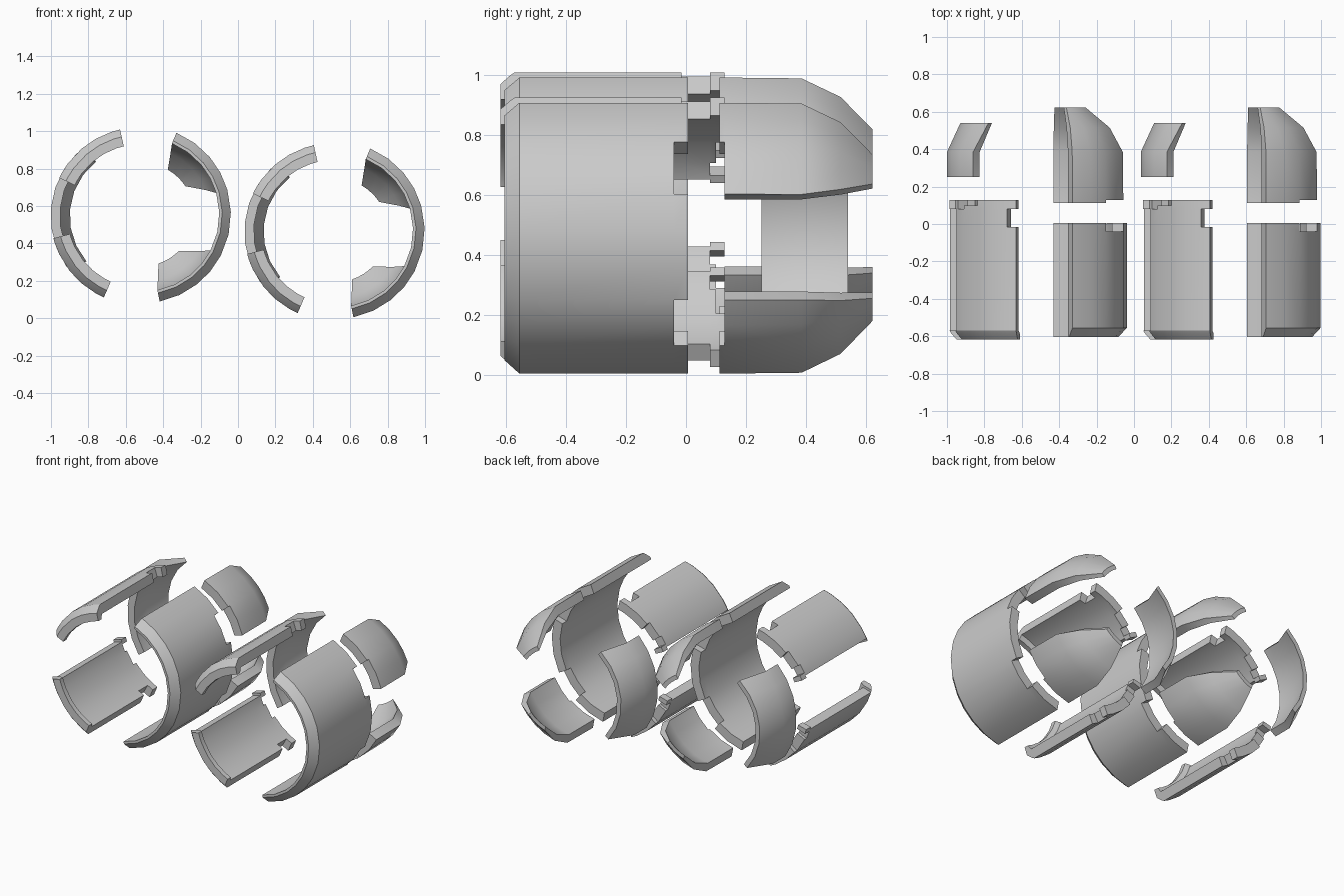
import bpy, bmesh, math

if "Cube" in bpy.data.objects:
    bpy.data.objects.remove(bpy.data.objects["Cube"])

OUT, INN = 0.474, 0.412        # outer and inner shell radius
STEP = 14.0                    # largest facet angle


def columns(a0, a1, breaks):
    """Angles from a0 to a1 that contain every break, split into even facets."""
    pts = sorted({a0, a1, *[b for b in breaks if a0 < b < a1]})
    res = [pts[0]]
    for p, q in zip(pts, pts[1:]):
        n = max(1, round((q - p) / STEP))
        res += [p + (q - p) * (i + 1) / n for i in range(n)]
    return res


def shell(name, centre, axis, rows, a0, a1, cuts=(), sign=1):
    """Curved plate. rows: (y, outer r, inner r, shift of a0 edge, shift of a1 edge).
    cuts: (angle from, angle to, y from, y to) holes. sign -1 mirrors angles."""
    cols = columns(a0, a1, [c for cut in cuts for c in cut[:2]])
    ny, na = len(rows) - 1, len(cols) - 1

    def kept(i, j):
        if not (0 <= i < ny and 0 <= j < na):
            return False
        y = (rows[i][0] + rows[i + 1][0]) / 2
        a = (cols[j] + cols[j + 1]) / 2
        return not any(c[0] < a < c[1] and c[2] < y < c[3] for c in cuts)

    bm = bmesh.new()
    cache = {}

    def vert(i, j, side):
        if (i, j, side) not in cache:
            y, ro, ri, s0, s1 = rows[i]
            f = (cols[j] - a0) / (a1 - a0)
            a = math.radians(axis + sign * (cols[j] + s0 * (1 - f) + s1 * f))
            r = ri if side else ro
            cache[i, j, side] = bm.verts.new((centre[0] + r * math.cos(a), y,
                                              centre[1] + r * math.sin(a)))
        return cache[i, j, side]

    for i in range(ny):
        for j in range(na):
            if not kept(i, j):
                continue
            ring = [(i, j), (i, j + 1), (i + 1, j + 1), (i + 1, j)]
            bm.faces.new([vert(*p, 0) for p in ring])
            bm.faces.new([vert(*p, 1) for p in reversed(ring)])
            near = [(i - 1, j), (i, j + 1), (i + 1, j), (i, j - 1)]
            for k in range(4):
                if not kept(*near[k]):
                    p, q = ring[k], ring[(k + 1) % 4]
                    bm.faces.new([vert(*q, 0), vert(*p, 0), vert(*p, 1), vert(*q, 1)])
    bmesh.ops.recalc_face_normals(bm, faces=bm.faces)
    mesh = bpy.data.meshes.new(name)
    bm.to_mesh(mesh)
    bm.free()
    ob = bpy.data.objects.new(name, mesh)
    bpy.context.collection.objects.link(ob)
    bpy.ops.object.select_all(action='DESELECT')
    ob.select_set(True)
    bpy.context.view_layer.objects.active = ob
    bpy.ops.object.shade_smooth_by_angle(angle=math.radians(30))
    return ob


def straight(ys, inner=INN):
    return [(y, OUT, inner, 0, 0) for y in ys]


for n, (dx, dz) in enumerate([(0, 0), (1.036, -0.084)], 1):
    right = (-0.512 + dx, 0.554 + dz)
    left = (-0.528 + dx, 0.546 + dz)

    # Large front shell on the right, two locking notches at its back edge
    rows = [(-0.605, 0.428, INN, 0, 0)] + straight([-0.555, -0.04, 0.006])
    shell(f"right_front_shell_{n}", right, -5.7, rows, -73, 73,
          [(22, 46, -0.04, 0.01), (-46, -22, -0.04, 0.01)])

    for sign, place in ((1, "upper"), (-1, "lower")):
        # Domed back plates on the right
        rows = straight([0.112, 0.128]) + [(0.385, OUT - 0.003, INN, 0, 0),
                                           (0.515, 0.410, 0.362, 5, -2),
                                           (0.622, 0.304, 0.276, 17, -7)]
        shell(f"right_back_plate_{place}_{n}", right, -5.7, rows, 22, 73,
              [(22, 46, 0.11, 0.128)], sign)

        # Long front plates on the left: inner lip in front, toothed back edge, side slot
        rows = [(-0.618, 0.434, 0.382, 0, 0), (-0.585, 0.464, 0.382, 0, 0),
                (-0.57, OUT, INN, 0, 0)] + straight([-0.015, 0.08, 0.1, 0.128])
        shell(f"left_front_plate_{place}_{n}", left, 174.5, rows, 20, 72,
              [(66, 72, -0.015, 0.08), (20, 22, -0.57, 0.08), (24, 31, 0.08, 0.13),
               (31, 44, 0.1, 0.13)], -sign)

    # Domed middle back plate on the left
    rows = straight([0.252, 0.385], 0.424) + [(0.54, 0.402, 0.372, -6, 6)]
    shell(f"left_back_plate_{n}", left, 174.5, rows, -40, 40)
